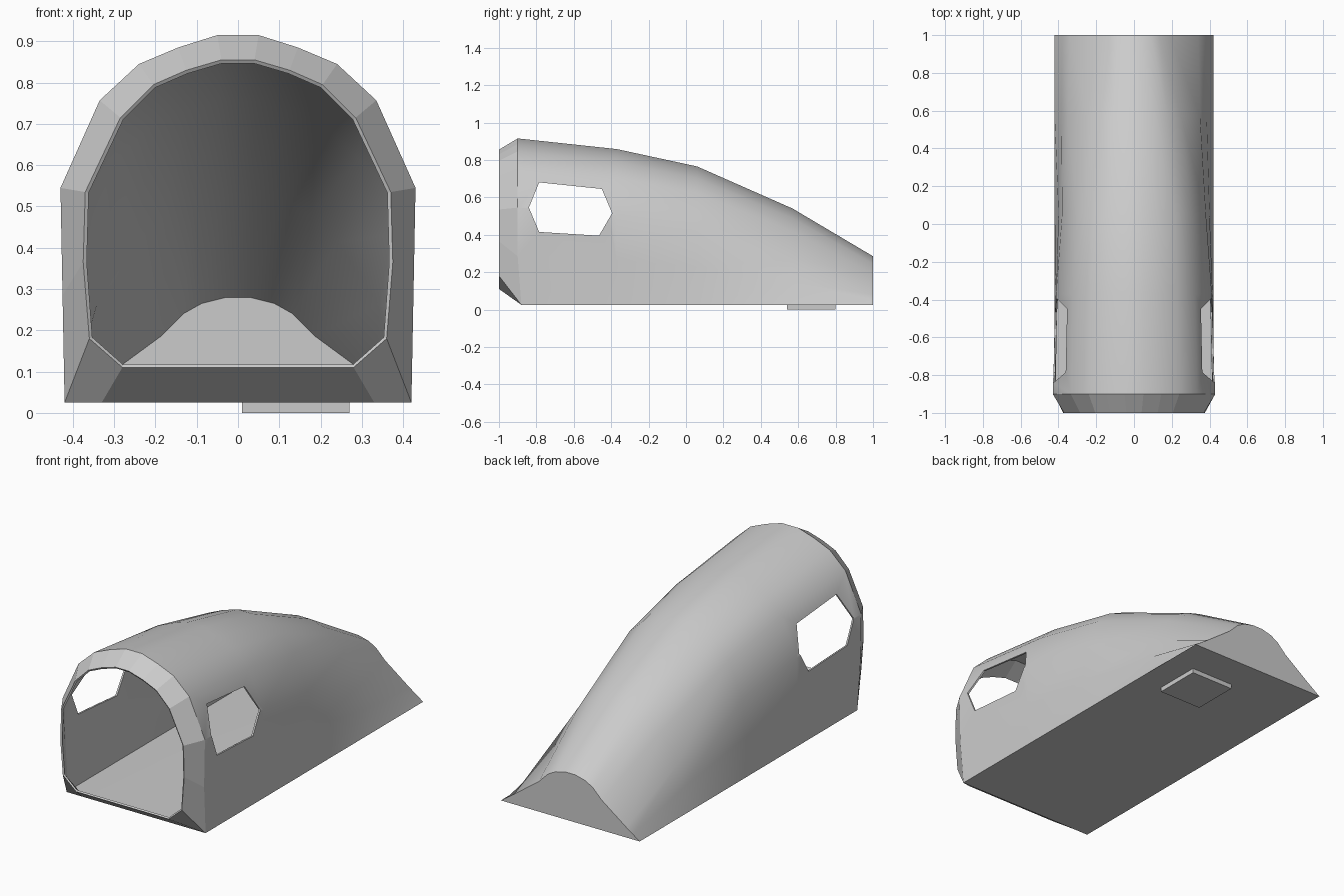
import bpy, bmesh, math

if "Cube" in bpy.data.objects:
    bpy.data.objects.remove(bpy.data.objects["Cube"])

# Half arch outlines, from lower wall to crown (x, z)
FRONT = [(.335, .757), (.24, .845), (.145, .885), (.05, .915)]
BACK = [(.19, .19), (.135, .245), (.09, .27), (.03, .285)]
# Stations along the body: y, crown height, half width at the wall knee
STATIONS = [(-.9, .915, .43), (-.37, .858, .412), (.06, .765, .38), (.57, .54, .35), (1, .285, .34)]
# Front opening, half outline matching the section points
RIM = [(.28, .11), (.36, .18), (.375, .365), (.37, .535), (.285, .715), (.205, .795), (.125, .83), (.04, .855)]


def section(y, top, knee_x):
    s = (top - .285) / .63
    knee_z = .08 + .465 * s
    low_y = -.88 if y < -.8 else y
    pts = [(.33, low_y, .025), (.42, low_y, .025),
           ((.42 + knee_x) / 2, y, (.025 + knee_z) / 2), (knee_x, y, knee_z)]
    for (fx, fz), (bx, bz) in zip(FRONT, BACK):
        pts.append((bx + (fx - bx) * s, y, bz + (fz - bz) * s))
    return pts


def add_ring(bm, half):
    full = half + [(-x, y, z) for x, y, z in reversed(half)]
    return [bm.verts.new(p) for p in full]


def make_object(name, bm):
    bmesh.ops.recalc_face_normals(bm, faces=bm.faces)
    mesh = bpy.data.meshes.new(name)
    bm.to_mesh(mesh)
    bm.free()
    obj = bpy.data.objects.new(name, mesh)
    bpy.context.collection.objects.link(obj)
    return obj


# Hollow body: bevelled front rim, lofted roof and walls, floor, back wall
bm = bmesh.new()
rings = [add_ring(bm, [(x, -1, z) for x, z in RIM])]
rings += [add_ring(bm, section(*st)) for st in STATIONS]
n = len(rings[0])
for a, b in zip(rings, rings[1:]):
    for i in range(n):
        j = (i + 1) % n
        bm.faces.new((a[i], a[j], b[j], b[i]))
bm.faces.new(rings[-1])
body = make_object("shell_body", bm)
# Make sure the single skin faces outward (back wall looks towards +y)
if body.data.polygons[-1].normal.y < 0:
    body.data.flip_normals()
bpy.context.view_layer.objects.active = body
body.select_set(True)
bpy.ops.object.shade_smooth_by_angle(angle=math.radians(35))
for p in body.data.polygons[:n]:
    p.use_smooth = False
body.data.polygons[-1].use_smooth = False
body.select_set(False)

wall = body.modifiers.new("wall_thickness", 'SOLIDIFY')
wall.thickness = .01
wall.offset = -1

# Six-sided side windows cut through both walls
WINDOW = [(-.84, .545), (-.785, .68), (-.45, .645), (-.395, .515), (-.465, .395), (-.785, .415)]
bm = bmesh.new()
face = bm.faces.new([bm.verts.new((-.6, y, z)) for y, z in WINDOW])
ext = bmesh.ops.extrude_face_region(bm, geom=[face])
bmesh.ops.translate(bm, vec=(1.2, 0, 0),
                    verts=[v for v in ext["geom"] if isinstance(v, bmesh.types.BMVert)])
cutter = make_object("window_cutter", bm)
cutter.hide_render = True
cutter.hide_viewport = True
cut = body.modifiers.new("windows", 'BOOLEAN')
cut.operation = 'DIFFERENCE'
cut.solver = 'EXACT'
cut.object = cutter

# Small square pad under the floor
bm = bmesh.new()
bmesh.ops.create_cube(bm, size=1)
bmesh.ops.scale(bm, vec=(.26, .26, .025), verts=bm.verts)
bmesh.ops.translate(bm, vec=(.14, .67, .0125), verts=bm.verts)
make_object("bottom_pad", bm)
